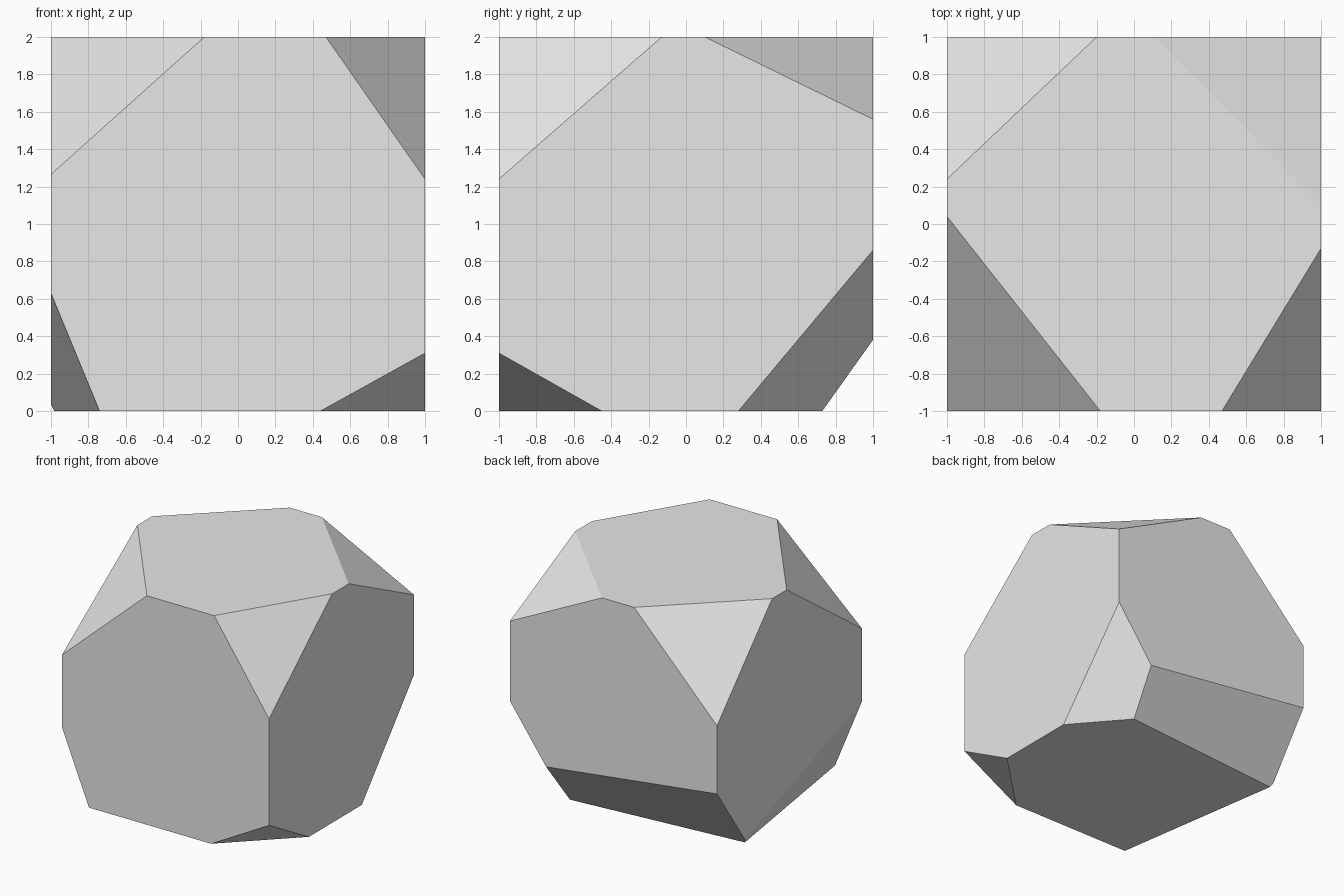
import bpy, bmesh
from mathutils import Vector

if "Cube" in bpy.data.objects:
    bpy.data.objects.remove(bpy.data.objects["Cube"])

# Block: a 2-unit cube standing on the ground
bm = bmesh.new()
bmesh.ops.create_cube(bm, size=2.0)
bmesh.ops.translate(bm, verts=bm.verts, vec=(0, 0, 1))


def slice_corner(corner, x, y, z):
    """Cut off a cube corner; x, y, z are where the cut meets the corner's three edges."""
    c = Vector(corner)
    a, b, d = (Vector((x, c.y, c.z)), Vector((c.x, y, c.z)), Vector((c.x, c.y, z)))
    n = (b - a).cross(d - a).normalized()
    if n.dot(c - a) < 0:
        n = -n
    geom = bm.verts[:] + bm.edges[:] + bm.faces[:]
    cut = bmesh.ops.bisect_plane(bm, geom=geom, dist=1e-5, plane_co=a, plane_no=n,
                                 clear_outer=True)["geom_cut"]
    edges = [e for e in cut if isinstance(e, bmesh.types.BMEdge)]
    bmesh.ops.contextual_create(bm, geom=edges)


# Top corners
slice_corner((-1, -1, 2), -0.18, 0.04, 1.265)
slice_corner((1, -1, 2), 0.47, -0.13, 1.24)
slice_corner((1, 1, 2), 0.11, 0.10, 1.56)
slice_corner((-1, 1, 2), -0.20, 0.24, 1.18)

# Bottom corners; the back left slice is shallow and runs along the whole back edge
slice_corner((1, -1, 0), 0.44, -0.45, 0.31)
slice_corner((-1, -1, 0), -0.74, 0.71, 0.63)
slice_corner((1, 1, 0), 0.376, 0.28, 0.86)
slice_corner((-1, 1, 0), 3.72, 0.588, 0.585)

bmesh.ops.recalc_face_normals(bm, faces=bm.faces)
mesh = bpy.data.meshes.new("faceted_block")
bm.to_mesh(mesh)
bm.free()

# Plain grey colour
grey = bpy.data.materials.new("light_grey")
grey.diffuse_color = (0.8, 0.8, 0.8, 1)
grey.use_nodes = True
grey.node_tree.nodes["Principled BSDF"].inputs["Base Color"].default_value = grey.diffuse_color
mesh.materials.append(grey)

block = bpy.data.objects.new("faceted_block", mesh)
bpy.context.collection.objects.link(block)
